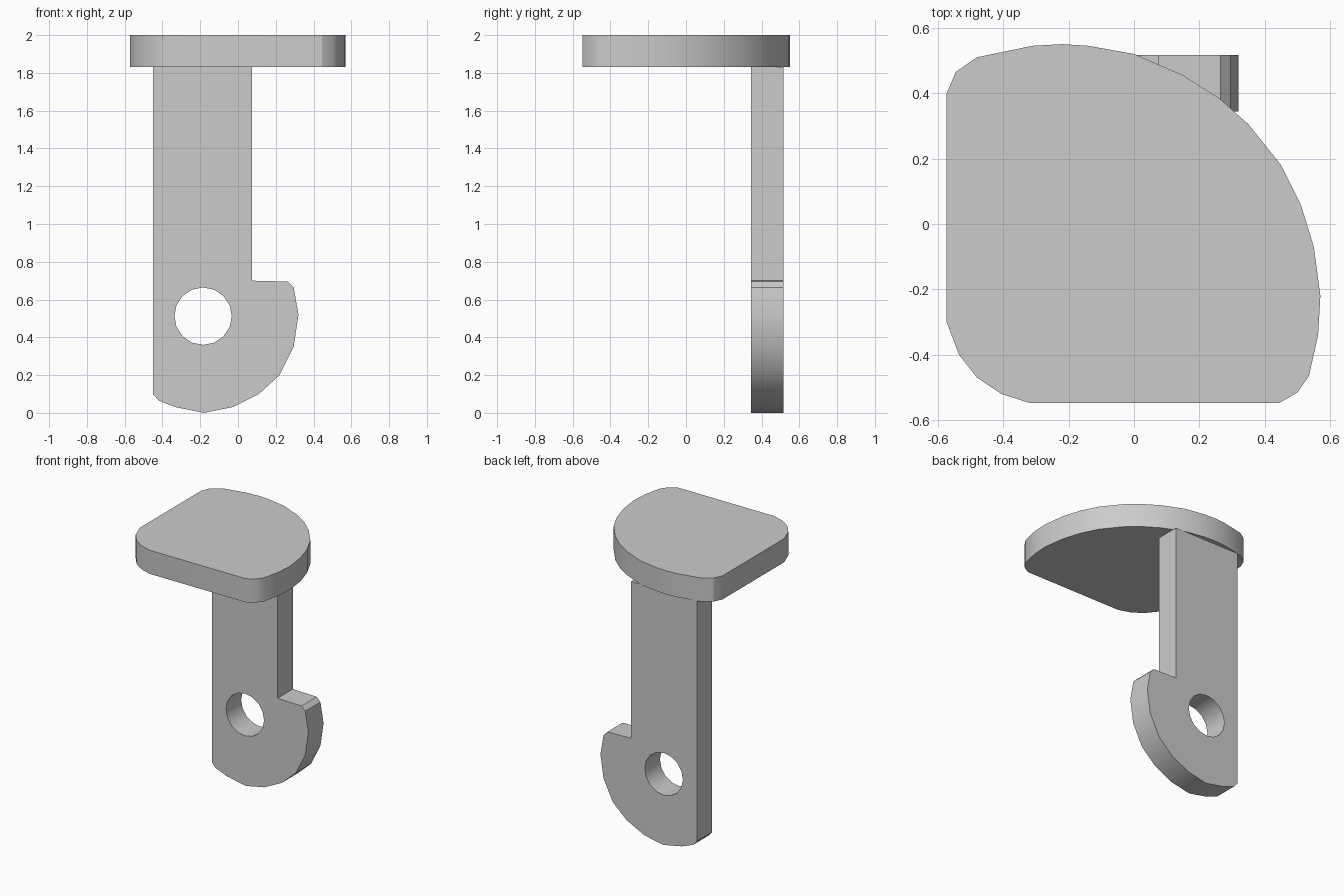
import bpy, bmesh, math
from mathutils import Matrix, Vector

cube = bpy.data.objects.get("Cube")
if cube:
    bpy.data.objects.remove(cube, do_unlink=True)

# Plain grey metal
grey = bpy.data.materials.new("grey_metal")
grey.use_nodes = True
GREY = (0.6, 0.6, 0.6, 1)
grey.diffuse_color = GREY
grey.node_tree.nodes["Principled BSDF"].inputs["Base Color"].default_value = GREY


def slab(name, loops, thickness, matrix):
    """Fill flat outlines (first is the rim, others are holes) and extrude them."""
    bm = bmesh.new()
    edges = []
    for loop in loops:
        verts = [bm.verts.new((x, y, 0)) for x, y in loop]
        edges += [bm.edges.new((a, b)) for a, b in zip(verts, verts[1:] + verts[:1])]
    bmesh.ops.triangle_fill(bm, edges=edges, use_beauty=True, use_dissolve=False)
    ext = bmesh.ops.extrude_face_region(bm, geom=bm.faces[:], use_keep_orig=True)
    top = [g for g in ext["geom"] if isinstance(g, bmesh.types.BMVert)]
    bmesh.ops.translate(bm, verts=top, vec=Vector((0, 0, thickness)))
    bmesh.ops.transform(bm, matrix=matrix, verts=bm.verts[:])
    bmesh.ops.recalc_face_normals(bm, faces=bm.faces[:])
    mesh = bpy.data.meshes.new(name)
    bm.to_mesh(mesh)
    bm.free()
    mesh.materials.append(grey)
    obj = bpy.data.objects.new(name, mesh)
    bpy.context.collection.objects.link(obj)
    bpy.ops.object.select_all(action="DESELECT")
    obj.select_set(True)
    bpy.context.view_layer.objects.active = obj
    bpy.ops.object.shade_smooth_by_angle(angle=math.radians(30))
    return obj


# Rounded thumb plate on top
plate = [(-.573, .4), (-.545, .465), (-.48, .51), (-.31, .545), (-.22, .55),
         (-.14, .545), (0, .52), (.15, .455), (.26, .385), (.35, .305),
         (.45, .18), (.51, .06), (.55, -.07), (.57, -.22), (.563, -.34),
         (.535, -.465), (.5, -.515), (.445, -.547), (-.32, -.547),
         (-.405, -.52), (-.48, -.47), (-.535, -.4), (-.573, -.3)]
slab("thumb_plate", [plate], 0.17, Matrix.Translation((0, 0, 1.83)))

# Upright stem with a rounded cam foot and a pivot hole
stem = [(-.45, 1.83), (.075, 1.83), (.075, .7), (.265, .695), (.295, .665),
        (.32, .52), (.295, .35), (.22, .2), (.11, .1), (-.03, .03),
        (-.18, 0), (-.33, .03), (-.42, .065), (-.45, .1)]
SIDES = 16
hole = [(-.185 + .152 * math.cos(math.tau * i / SIDES),
         .512 + .152 * math.sin(math.tau * i / SIDES)) for i in range(SIDES)]
upright = Matrix.Translation((0, .517, 0)) @ Matrix.Rotation(math.pi / 2, 4, "X")
slab("cam_stem", [stem, hole], 0.173, upright)
